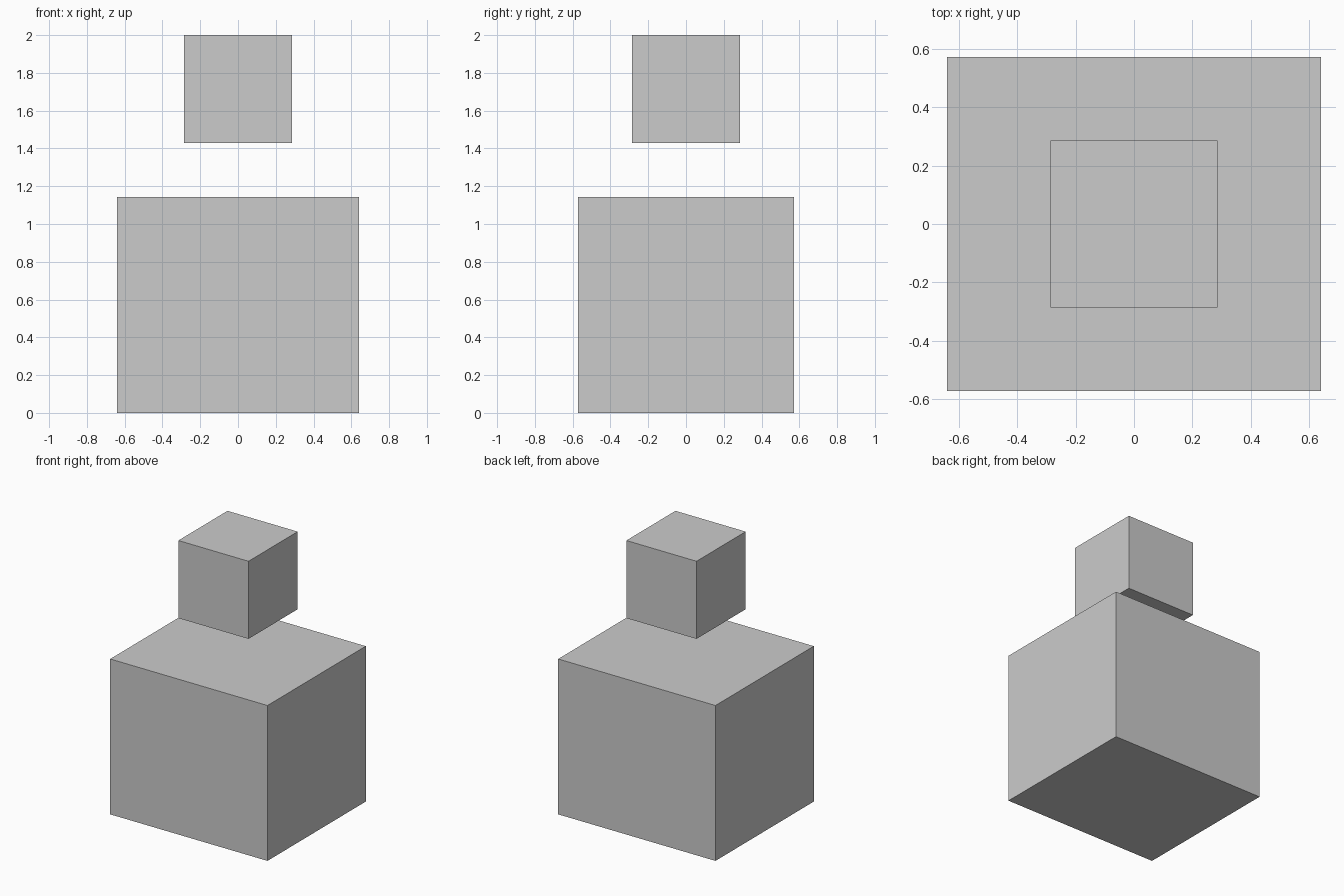
import bpy

if "Cube" in bpy.data.objects:
    bpy.data.objects.remove(bpy.data.objects["Cube"])


def box(name, size, bottom):
    """Axis-aligned box centred on x = y = 0, standing at height `bottom`."""
    bpy.ops.mesh.primitive_cube_add(size=1, location=(0, 0, bottom + size[2] / 2))
    obj = bpy.context.object
    obj.name = name
    obj.scale = size
    bpy.ops.object.transform_apply(location=False, rotation=False, scale=True)
    return obj


# Large lower block, slightly wider in x
box("lower_block", (1.28, 1.143, 1.143), 0)

# Small cube floating above it
box("upper_cube", (0.571, 0.571, 0.571), 1.429)
